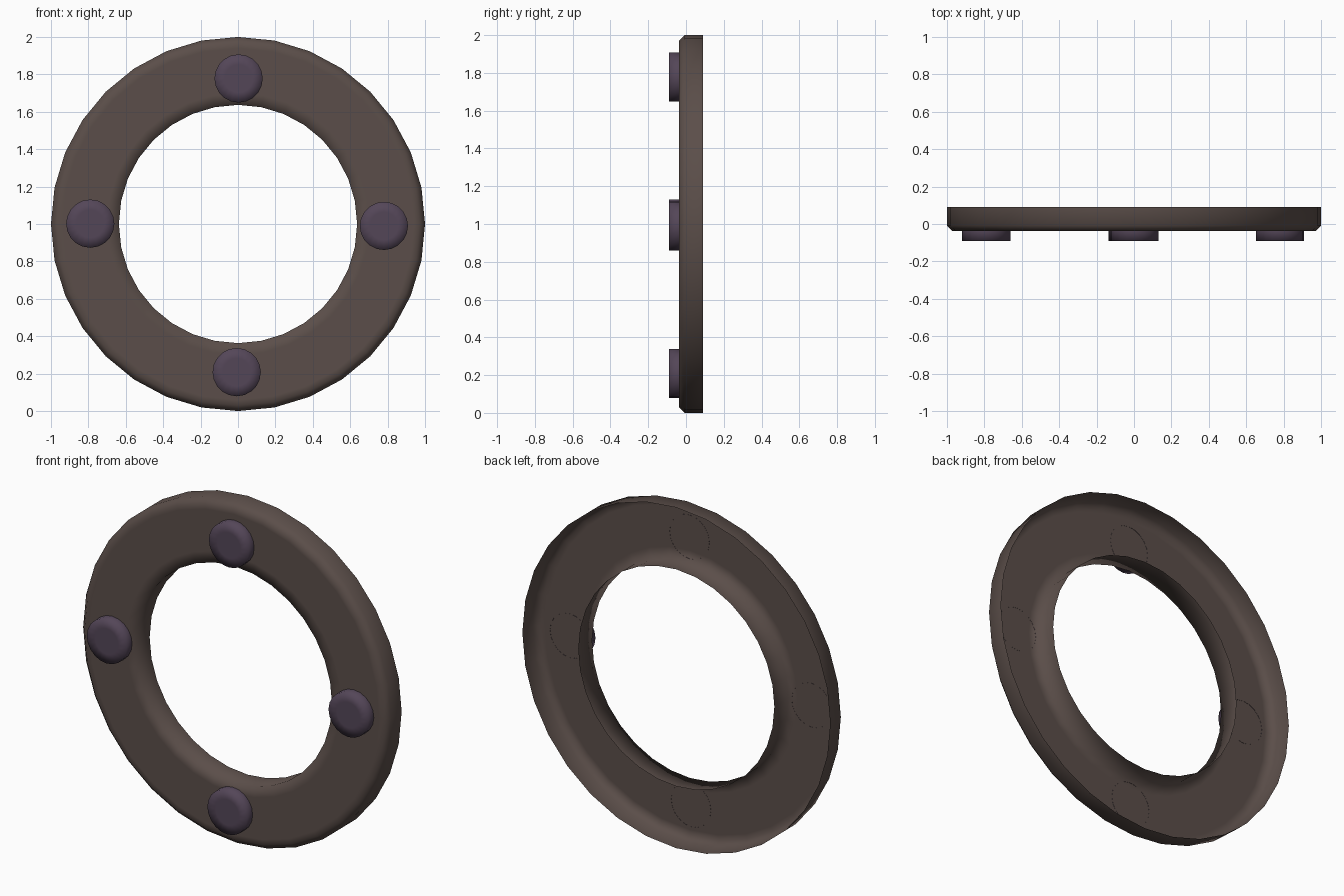
import bpy, bmesh, math

if "Cube" in bpy.data.objects:
    bpy.data.objects.remove(bpy.data.objects["Cube"])


def material(name, rgb):
    m = bpy.data.materials.new(name)
    m.diffuse_color = (*rgb, 1)
    m.use_nodes = True
    m.node_tree.nodes["Principled BSDF"].inputs["Base Color"].default_value = m.diffuse_color
    return m


ring_mat = material("warm dark brown", (0.104, 0.076, 0.067))
stud_mat = material("dull purple", (0.088, 0.061, 0.097))


def lathe(name, profile, sides, cx, cz, mat, cap):
    """Revolve (radius, y) points around an axis along y; outward side is left of the path."""
    bm = bmesh.new()
    loops = []
    for r, y in profile:
        loops.append([bm.verts.new((cx + r * math.sin(2 * math.pi * i / sides), y,
                                    cz + r * math.cos(2 * math.pi * i / sides)))
                      for i in range(sides)])
    for a, b in zip(loops, loops[1:]):
        for i in range(sides):
            j = (i + 1) % sides
            bm.faces.new((a[i], a[j], b[j], b[i]))
    if cap:
        bm.faces.new(loops[-1])
    # point the open shell towards the front and outwards
    bm.normal_update()
    bmesh.ops.recalc_face_normals(bm, faces=bm.faces)
    bm.normal_update()
    if sum(f.normal.y * f.calc_area() for f in bm.faces) > 0:
        bmesh.ops.reverse_faces(bm, faces=bm.faces)
    for f in bm.faces:
        f.smooth = True
    me = bpy.data.meshes.new(name)
    bm.to_mesh(me)
    bm.free()
    me.materials.append(mat)
    ob = bpy.data.objects.new(name, me)
    bpy.context.collection.objects.link(ob)
    return ob


# Thin ring shell: front face with outer chamfer and side walls, open at the back
lathe("ring", [(1.0, 0.09), (1.0, -0.008), (0.97, -0.038), (0.94, -0.038), (0.70, -0.038),
               (0.637, -0.038), (0.637, 0.09)], 32, 0, 1.0, ring_mat, False)

# Four round studs sitting on the front face
for label, x, z in (("top", 0.003, 1.778), ("bottom", -0.007, 0.208),
                    ("left", -0.79, 1.002), ("right", 0.78, 0.99)):
    lathe("stud_" + label, [(0.129, -0.037), (0.129, -0.09), (0.075, -0.09)],
          20, x, z, stud_mat, True)
